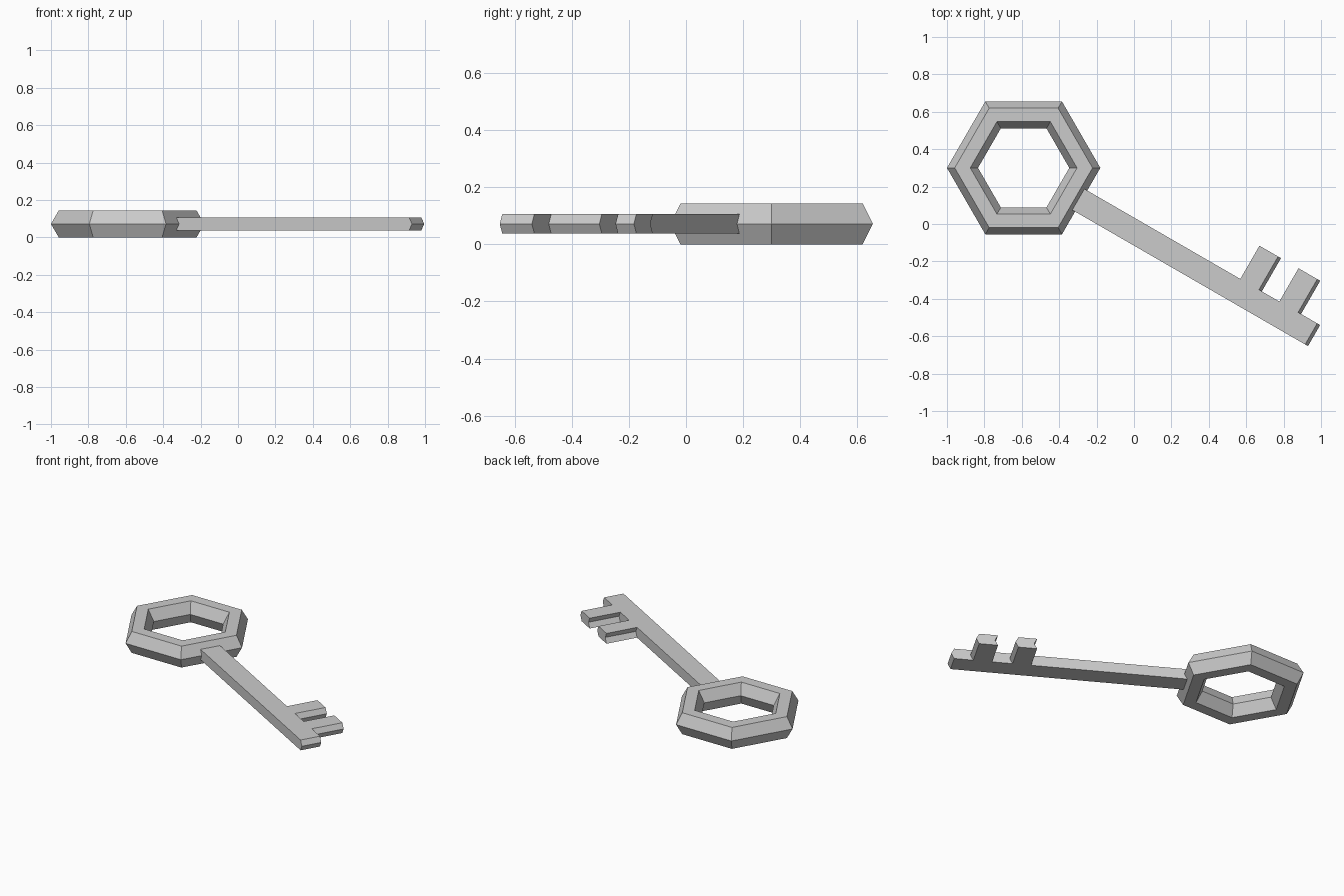
import bpy, bmesh, math

if "Cube" in bpy.data.objects:
    bpy.data.objects.remove(bpy.data.objects["Cube"])

CX, CY = -0.59, 0.30          # centre of the bow
MINOR = 0.083
CZ = MINOR * math.sin(math.radians(60))   # mid height

metal = bpy.data.materials.new("grey_metal")
metal.diffuse_color = (0.6, 0.6, 0.6, 1.0)
metal.use_nodes = True
metal.node_tree.nodes["Principled BSDF"].inputs["Base Color"].default_value = metal.diffuse_color

# Bow: six-sided ring with a six-sided section
bpy.ops.mesh.primitive_torus_add(major_segments=6, minor_segments=6,
                                 major_radius=0.327, minor_radius=MINOR,
                                 location=(CX, CY, CZ))
bow = bpy.context.object
bow.name = "bow_ring"
bow.data.materials.append(metal)
for p in bow.data.polygons:
    p.use_smooth = False

# Shaft and teeth: one outline, u along the shaft, v across it
W, T = 0.065, 0.27
outline = [(0.29, -W), (1.775, -W), (1.775, W), (1.657, W), (1.657, T),
           (1.541, T), (1.541, W), (1.415, W), (1.415, T), (1.30, T),
           (1.30, W), (0.29, W)]
HALF, SHIFT = 0.0345, 0.018   # middle layer slides towards the tip

bm = bmesh.new()
layers = [[bm.verts.new((u + du, v, z)) for u, v in outline]
          for z, du in ((-HALF, 0), (0, SHIFT), (HALF, 0))]
n = len(outline)
bm.faces.new(layers[0][::-1])
bm.faces.new(layers[2])
for low, high in zip(layers, layers[1:]):
    for i in range(n):
        j = (i + 1) % n
        bm.faces.new((low[i], low[j], high[j], high[i]))
bmesh.ops.recalc_face_normals(bm, faces=bm.faces)
mesh = bpy.data.meshes.new("shaft_with_teeth")
bm.to_mesh(mesh)
bm.free()
mesh.materials.append(metal)
shaft = bpy.data.objects.new("shaft_with_teeth", mesh)
shaft.location = (CX, CY, CZ)
shaft.rotation_euler = (0, 0, math.radians(-30))
bpy.context.collection.objects.link(shaft)
